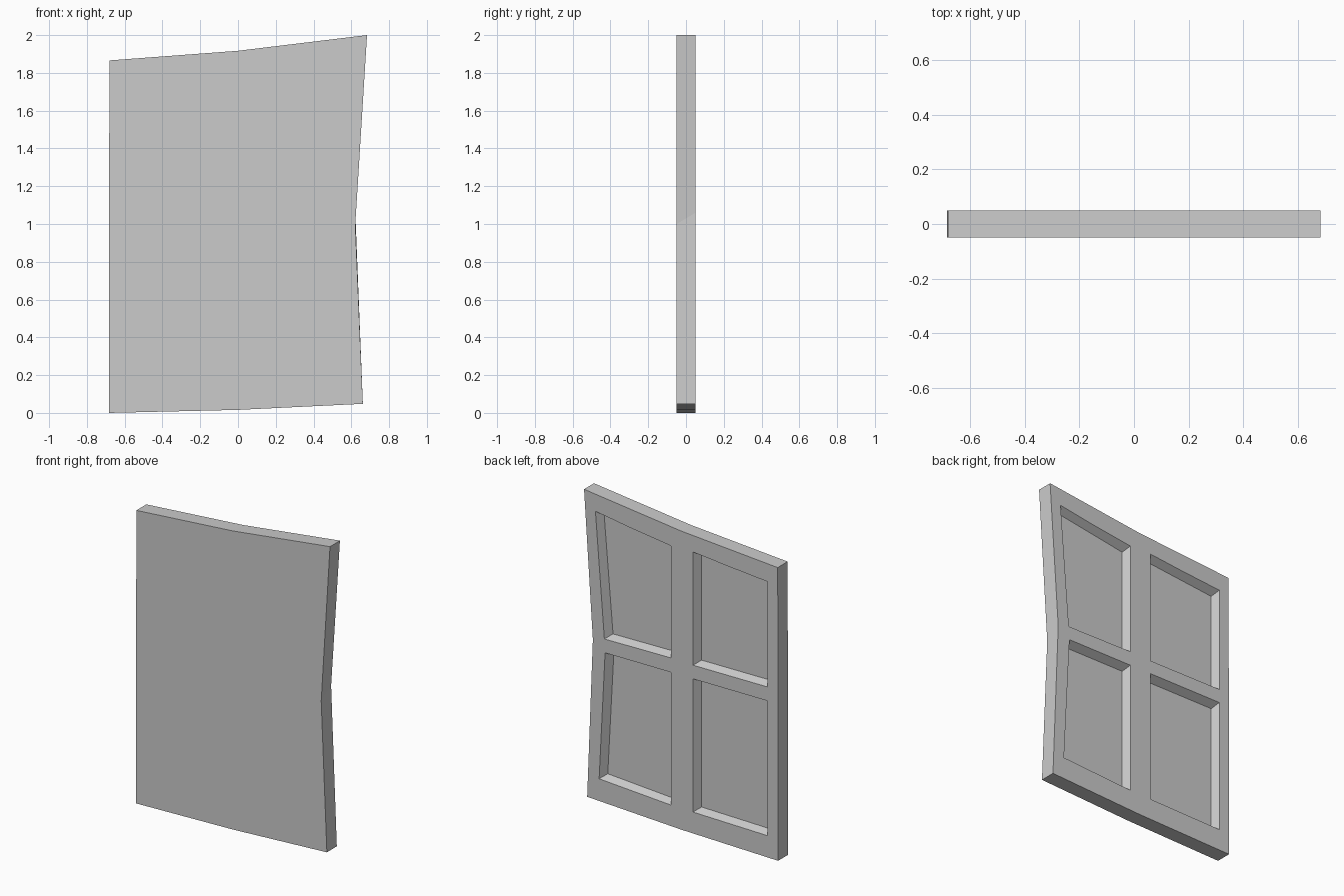
import bpy, bmesh

if "Cube" in bpy.data.objects:
    bpy.data.objects.remove(bpy.data.objects["Cube"])

def prism(name, front, back, y0, y1):
    """Solid between a front outline at y0 and a back outline at y1 (x, z points)."""
    bm = bmesh.new()
    a = [bm.verts.new((x, y0, z)) for x, z in front]
    b = [bm.verts.new((x, y1, z)) for x, z in back]
    bm.faces.new(a)
    bm.faces.new(b[::-1])
    n = len(a)
    for i in range(n):
        j = (i + 1) % n
        bm.faces.new((a[j], a[i], b[i], b[j]))
    bmesh.ops.recalc_face_normals(bm, faces=bm.faces)
    me = bpy.data.meshes.new(name)
    bm.to_mesh(me)
    bm.free()
    ob = bpy.data.objects.new(name, me)
    bpy.context.collection.objects.link(ob)
    return ob

# Crooked window slab; the kink on the right edge sits slightly higher at the back
def outline(kink):
    return [(-0.684, 0.0), (0, 0.016), (0.661, 0.048), (0.621, kink),
            (0.683, 2.0), (0, 1.917), (-0.681, 1.866)]

window = prism("window_frame", outline(1.0), outline(1.06), -0.05, 0.05)

# Four pane recesses with flared walls cut into the back
# (corners: low left, low right, top right, top left)
panes = [
    [(0.07, 1.09), (0.54, 1.085), (0.603, 1.881), (0.07, 1.803)],
    [(0.07, 0.153), (0.577, 0.185), (0.535, 0.998), (0.07, 0.998)],
    [(-0.61, 1.087), (-0.084, 1.085), (-0.084, 1.806), (-0.61, 1.757)],
    [(-0.61, 0.14), (-0.084, 0.15), (-0.084, 0.998), (-0.61, 0.998)],
]
flare = [(0.02, 0.02), (-0.026, 0.02), (-0.026, -0.027), (0.02, -0.027)]

def offset(pane, s):
    return [(x + s * dx, z + s * dz) for (x, z), (dx, dz) in zip(pane, flare)]

bpy.context.view_layer.objects.active = window
for p in panes:
    cutter = prism("pane_cutter", offset(p, 1), offset(p, -1), 0.0, 0.1)
    cutter.hide_render = True
    mod = window.modifiers.new("pane", 'BOOLEAN')
    mod.operation = 'DIFFERENCE'
    mod.solver = 'EXACT'
    mod.object = cutter
    bpy.ops.object.modifier_apply(modifier=mod.name)
    bpy.data.objects.remove(cutter)
